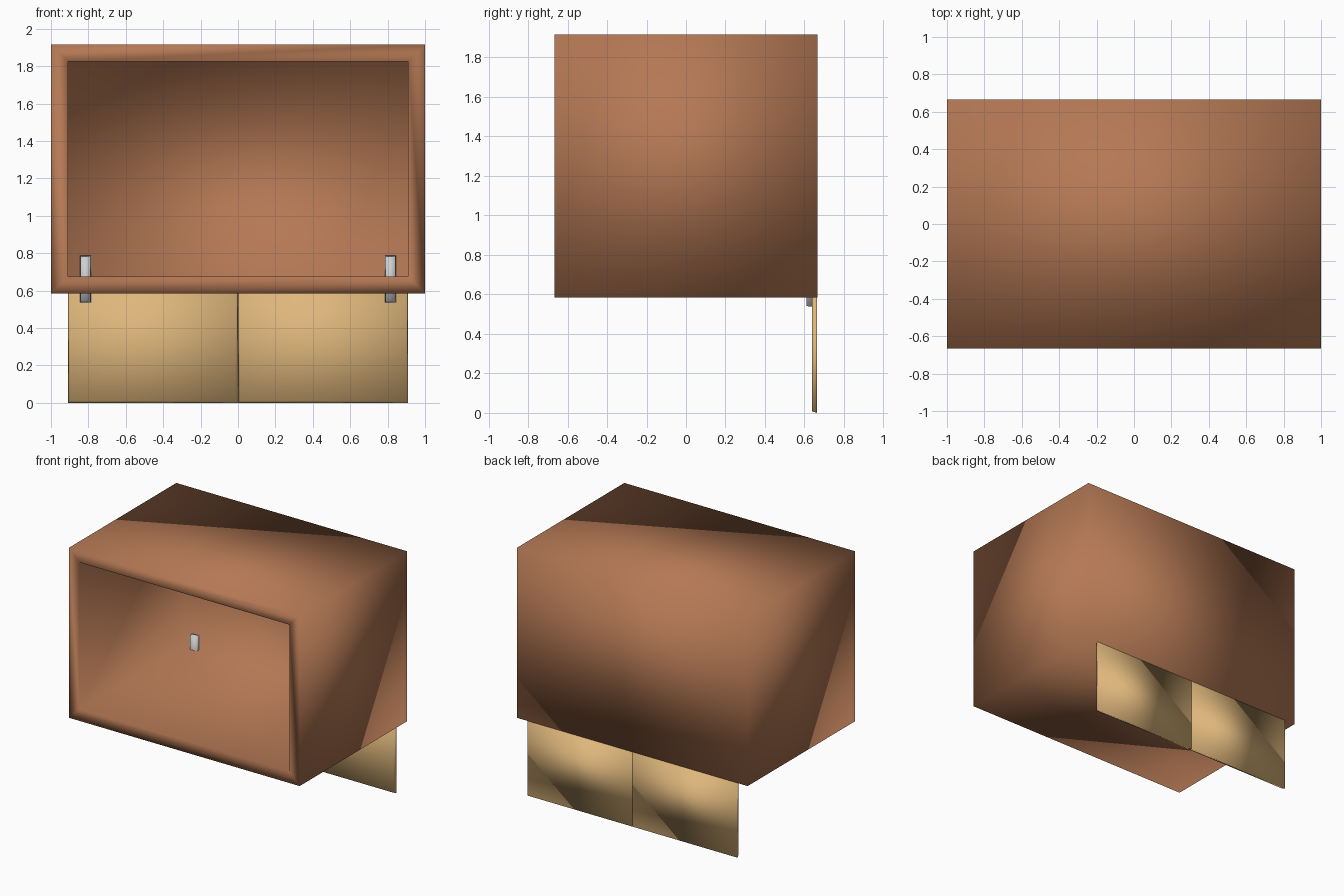
import bpy, bmesh

if "Cube" in bpy.data.objects:
    bpy.data.objects.remove(bpy.data.objects["Cube"])


def material(name, rgb):
    m = bpy.data.materials.new(name)
    m.diffuse_color = (*rgb, 1)
    m.use_nodes = True
    m.node_tree.nodes["Principled BSDF"].inputs["Base Color"].default_value = m.diffuse_color
    return m


BROWN = material("terracotta brown", (0.46, 0.19, 0.09))
TAN = material("light wood", (0.73, 0.47, 0.20))
GREY = material("grey metal", (0.62, 0.62, 0.64))


def finish(bm, name, mat):
    bmesh.ops.recalc_face_normals(bm, faces=bm.faces)
    for f in bm.faces:
        f.smooth = True
    me = bpy.data.meshes.new(name)
    bm.to_mesh(me)
    bm.free()
    me.materials.append(mat)
    ob = bpy.data.objects.new(name, me)
    bpy.context.collection.objects.link(ob)
    return ob


def block(bm, x0, x1, y0, y1, z0, z1, inset=0.0):
    """Box whose front (-y) face is shrunk by inset; returns that face."""
    v = []
    for y, i in ((y0, inset), (y1, 0)):
        v += [bm.verts.new(c) for c in ((x0 + i, y, z0 + i), (x1 - i, y, z0 + i),
                                        (x1 - i, y, z1 - i), (x0 + i, y, z1 - i))]
    front = bm.faces.new(v[:4])
    bm.faces.new(v[4:][::-1])
    for k in range(4):
        n = (k + 1) % 4
        bm.faces.new((v[k], v[k + 4], v[n + 4], v[n]))
    return front


# Cabinet shell: box with a framed opening pushed back to a thin rear wall
bm = bmesh.new()
front = block(bm, -1, 1, -0.665, 0.665, 0.585, 1.915)
bmesh.ops.recalc_face_normals(bm, faces=bm.faces)
bmesh.ops.inset_region(bm, faces=[front], thickness=0.09, use_even_offset=True)
for v in front.verts:
    v.co.y = -0.665
ext = bmesh.ops.extrude_discrete_faces(bm, faces=[front])
for v in ext["faces"][0].verts:
    v.co.y = 0.64
finish(bm, "cabinet_shell", BROWN)

# Rear doors hanging below, and the hinges holding them
for side, x0, x1 in (("left", -0.91, 0.0), ("right", 0.0, 0.91)):
    bm = bmesh.new()
    block(bm, x0, x1, 0.637, 0.664, 0.0, 0.60, 0.009)
    finish(bm, side + "_door", TAN)

    c = -0.815 if side == "left" else 0.815
    bm = bmesh.new()
    block(bm, c - 0.03, c + 0.03, 0.61, 0.642, 0.537, 0.787, 0.004)
    finish(bm, side + "_hinge", GREY)
